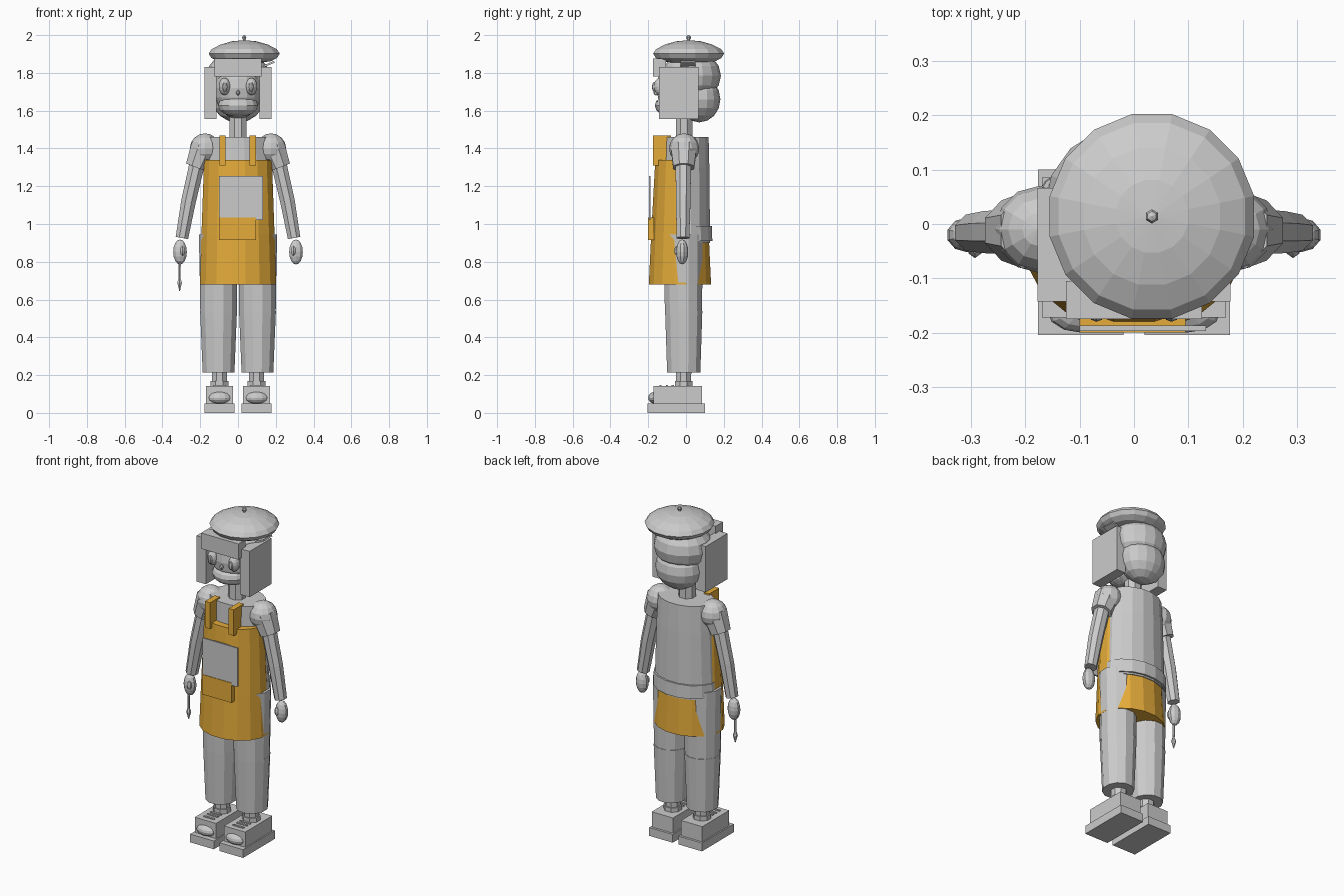
import bpy, bmesh, math
from mathutils import Vector, Matrix

if "Cube" in bpy.data.objects:
    bpy.data.objects.remove(bpy.data.objects["Cube"])


def material(name, color):
    m = bpy.data.materials.new(name)
    m.diffuse_color = (*color, 1)
    m.use_nodes = True
    m.node_tree.nodes["Principled BSDF"].inputs["Base Color"].default_value = m.diffuse_color
    return m


GREY = material("plain_grey", (0.6, 0.6, 0.6))
ORANGE = material("apron_orange", (0.78, 0.41, 0.042))


def finish(name, bm, mat):
    bmesh.ops.recalc_face_normals(bm, faces=bm.faces)
    me = bpy.data.meshes.new(name)
    bm.to_mesh(me)
    bm.free()
    me.materials.append(mat)
    ob = bpy.data.objects.new(name, me)
    bpy.context.collection.objects.link(ob)
    return ob


def box(name, x, y, z, mat=GREY, rot=0):
    """Box from (low, high) ranges, optionally tilted about y."""
    bm = bmesh.new()
    bmesh.ops.create_cube(bm, size=1)
    size = [b - a for a, b in (x, y, z)]
    mid = Vector([(a + b) / 2 for a, b in (x, y, z)])
    bm.transform(Matrix.Translation(mid) @ Matrix.Rotation(rot, 4, 'Y')
                 @ Matrix.Diagonal((*size, 1)))
    return finish(name, bm, mat)


def ball(name, center, radii, seg=14, rings=8, mat=GREY, rot=0):
    bm = bmesh.new()
    bmesh.ops.create_uvsphere(bm, u_segments=seg, v_segments=rings, radius=1)
    bm.transform(Matrix.Translation(center) @ Matrix.Rotation(rot, 4, 'Y')
                 @ Matrix.Diagonal((*radii, 1)))
    return finish(name, bm, mat)


def skin(name, rings, mat):
    """Bridge a list of closed point rings and cap both ends."""
    bm = bmesh.new()
    loops = [[bm.verts.new(p) for p in r] for r in rings]
    n = len(loops[0])
    for a, b in zip(loops, loops[1:]):
        for i in range(n):
            j = (i + 1) % n
            bm.faces.new((a[i], a[j], b[j], b[i]))
    bm.faces.new(loops[0])
    bm.faces.new(loops[-1])
    return finish(name, bm, mat)


def loft(name, sections, cx=0, cy=0, seg=16, mat=GREY):
    """Stack of ellipses given as (z, rx, ry)."""
    angles = [math.tau * (i + 0.5) / seg for i in range(seg)]
    return skin(name, [[(cx + rx * math.cos(a), cy + ry * math.sin(a), z) for a in angles]
                       for z, rx, ry in sections], mat)


def limb(name, path, seg=8):
    """Tube through (x, y, z, radius) points lying in an xz plane."""
    rings = []
    for i, (x, y, z, r) in enumerate(path):
        a, b = path[max(i - 1, 0)], path[min(i + 1, len(path) - 1)]
        d = Vector((b[0] - a[0], 0, b[2] - a[2])).normalized()
        u, v = Vector((-d.z, 0, d.x)), Vector((0, 1, 0))
        rings.append([Vector((x, y, z)) + r * (u * math.cos(t) + v * math.sin(t))
                      for t in [math.tau * (k + 0.5) / seg for k in range(seg)]])
    return skin(name, rings, GREY)


# Torso, waist band and neck
loft("torso", [(0.9, 0.192, 0.13), (1.3, 0.178, 0.126), (1.46, 0.168, 0.122)])
loft("waist_band", [(0.91, 0.197, 0.142), (0.99, 0.195, 0.14)])
loft("neck", [(1.44, 0.05, 0.047), (1.6, 0.05, 0.047)], cy=-0.01, seg=8)

# Apron with straps, pocket and paper
loft("apron", [(0.68, 0.206, 0.168), (0.95, 0.197, 0.155), (1.34, 0.183, 0.133)],
     cy=-0.032, mat=ORANGE)
for x in (-0.082, 0.077):
    box("apron_strap", (x - 0.017, x + 0.017), (-0.175, -0.08), (1.31, 1.468), ORANGE)
box("apron_pocket", (-0.1, 0.095), (-0.2, -0.17), (0.915, 1.035), ORANGE)
box("paper_sheet", (-0.1, 0.133), (-0.197, -0.187), (1.02, 1.255))

# Head and face
ball("head", (0, -0.02, 1.72), (0.128, 0.135, 0.165), 16, 10)
ball("muzzle", (0, -0.07, 1.627), (0.108, 0.095, 0.06), 14, 8)
ball("nose", (0, -0.158, 1.695), (0.01, 0.014, 0.014), 8, 6)

# Hair
ball("hair_crown", (0, 0.03, 1.785), (0.165, 0.155, 0.135), 16, 8)
ball("hair_back", (0, 0.07, 1.66), (0.138, 0.112, 0.122), 16, 8)
box("hair_fringe", (-0.125, 0.125), (-0.175, -0.105), (1.78, 1.875))

# Beret with its knob and pin
loft("beret", [(1.856, 0.1, 0.1), (1.862, 0.145, 0.145), (1.88, 0.178, 0.178),
               (1.903, 0.192, 0.192), (1.926, 0.175, 0.175), (1.95, 0.128, 0.128),
               (1.967, 0.068, 0.068), (1.973, 0.004, 0.004)], 0.033, 0.014)
loft("beret_stem", [(1.965, 0.007, 0.007), (1.985, 0.007, 0.007)], 0.033, 0.014, 6)
ball("beret_knob", (0.033, 0.014, 1.987), (0.013, 0.013, 0.013), 6, 4)
box("beret_pin", (0.135, 0.195), (-0.03, 0.05), (1.842, 1.852), rot=-0.4)

for s, side in ((-1, "left"), (1, "right")):
    # Side hair and eyes
    box(side + "_side_hair", tuple(sorted((s * 0.115, s * 0.178))),
        (-0.143, 0.066), (1.555, 1.832))
    ball(side + "_eye", (s * 0.071, -0.135, 1.728), (0.031, 0.036, 0.046), 12, 8)
    ball(side + "_pupil", (s * 0.069, -0.168, 1.725), (0.014, 0.012, 0.026), 8, 6)

    # Shoulder, sleeve, forearm and hand
    ball(side + "_shoulder", (s * 0.175, -0.01, 1.4), (0.08, 0.08, 0.08), 12, 8)
    limb(side + "_sleeve", [(s * 0.18, -0.012, 1.41, 0.075), (s * 0.223, -0.012, 1.3, 0.06)])
    limb(side + "_forearm", [(s * 0.216, -0.014, 1.32, 0.044), (s * 0.262, -0.015, 1.12, 0.042),
                             (s * 0.297, -0.016, 0.926, 0.036)])
    ball(side + "_hand", (s * 0.307, -0.02, 0.852), (0.038, 0.032, 0.066), 10, 8)
    ball(side + "_thumb", (s * 0.293, -0.045, 0.858), (0.014, 0.018, 0.026), 6, 6)

    # Trouser leg in two pieces, then sock
    cx = s * 0.103
    loft(side + "_thigh", [(0.53, 0.1, 0.101), (0.68, 0.102, 0.104), (0.945, 0.108, 0.106)],
         cx, -0.014, 12)
    loft(side + "_shin", [(0.215, 0.087, 0.091), (0.54, 0.101, 0.102)], cx, -0.012, 12)
    cx = s * 0.098
    loft(side + "_sock", [(0.12, 0.042, 0.042), (0.24, 0.045, 0.045)], cx, -0.013, 8)
    loft(side + "_sock_cuff", [(0.14, 0.052, 0.05), (0.168, 0.052, 0.05)], cx, -0.013, 8)

    # Shoe
    box(side + "_sole", (cx - 0.079, cx + 0.079), (-0.204, 0.1), (0, 0.05))
    box(side + "_shoe", (cx - 0.071, cx + 0.071), (-0.172, 0.086), (0.05, 0.142))
    ball(side + "_toe_cap", (cx, -0.16, 0.08), (0.062, 0.04, 0.033), 12, 8)
    for y in (-0.135, -0.1, -0.07):
        box(side + "_lace", (cx - 0.035, cx + 0.035), (y - 0.006, y + 0.006), (0.14, 0.148))

# Paint brush held in the left hand
loft("brush_handle", [(0.7, 0.006, 0.006), (0.88, 0.008, 0.008)], -0.309, -0.03, 6)
loft("brush_tip", [(0.645, 0.002, 0.002), (0.69, 0.014, 0.014), (0.71, 0.007, 0.007)],
     -0.309, -0.03, 6)
